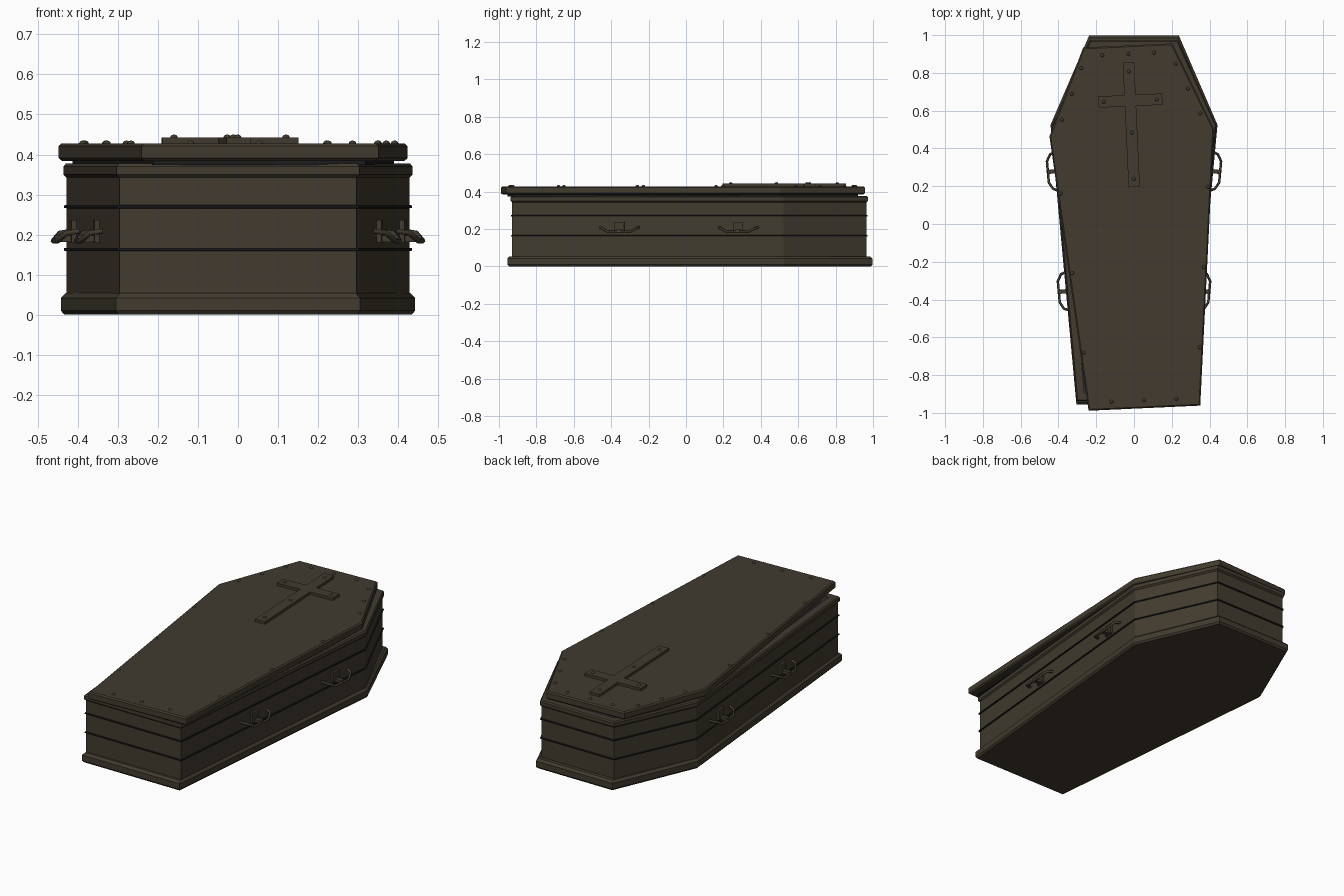
import bpy, bmesh, math
from mathutils import Vector, Matrix

if "Cube" in bpy.data.objects:
    bpy.data.objects.remove(bpy.data.objects["Cube"])


def material(name, rgb):
    m = bpy.data.materials.new(name)
    m.diffuse_color = (*rgb, 1)
    m.use_nodes = True
    m.node_tree.nodes["Principled BSDF"].inputs["Base Color"].default_value = m.diffuse_color
    return m


WOOD = material("dark wood", (0.054, 0.044, 0.028))
BAND = material("black band", (0.012, 0.012, 0.012))
LINING = material("dull purple lining", (0.026, 0.021, 0.032))


def finish(name, bm, mats, smooth=False):
    bmesh.ops.recalc_face_normals(bm, faces=bm.faces[:])
    me = bpy.data.meshes.new(name)
    bm.to_mesh(me)
    bm.free()
    for m in mats:
        me.materials.append(m)
    for p in me.polygons:
        p.use_smooth = smooth
    ob = bpy.data.objects.new(name, me)
    bpy.context.collection.objects.link(ob)
    return ob


def hexagon(front, wide, back, y0, y1, y2):
    """Coffin outline, counter-clockwise from the front left corner."""
    return [Vector(p) for p in ((-front, y0), (front, y0), (wide, y1),
                                (back, y2), (-back, y2), (-wide, y1))]


def inset(outline, d):
    out = []
    for i, p in enumerate(outline):
        a = (p - outline[i - 1]).normalized()
        b = (outline[(i + 1) % 6] - p).normalized()
        na, nb = Vector((-a.y, a.x)), Vector((-b.y, b.x))
        out.append(p + (na + nb) * d / (1 + na.dot(nb)))
    return out


def loft(name, outline, rings, mats=(WOOD,), closed=False, lined_from=None):
    """Stack outline rings given as (inset, z)."""
    bm = bmesh.new()
    loops = [[bm.verts.new((p.x, p.y, z)) for p in inset(outline, d)] for d, z in rings]
    pairs = list(zip(loops, loops[1:]))
    if closed:
        pairs.append((loops[-1], loops[0]))
    for k, (lo, hi) in enumerate(pairs):
        for i in range(6):
            j = (i + 1) % 6
            f = bm.faces.new((lo[i], lo[j], hi[j], hi[i]))
            f.material_index = int(lined_from is not None and k >= lined_from)
    if not closed:
        bm.faces.new(loops[0][::-1])
        bm.faces.new(loops[-1]).material_index = int(lined_from is not None)
    return finish(name, bm, mats)


# Box: plinth, hollow body, top rim and dark bands
body = hexagon(0.296, 0.428, 0.226, -0.93, 0.52, 0.965)
plinth = hexagon(0.305, 0.442, 0.238, -0.955, 0.525, 0.997)
loft("plinth", plinth, [(0.008, 0), (0, 0.01), (0, 0.042), (0.012, 0.054)])
loft("body", body, [(0, 0.03), (0, 0.36), (0.032, 0.36), (0.032, 0.06)],
     (WOOD, LINING), lined_from=2)
loft("top_rim", body, [(0, 0.342), (-0.008, 0.35), (-0.008, 0.37), (-0.002, 0.377),
                       (0.036, 0.377), (0.036, 0.342)], closed=True)
for z in (0.163, 0.27):
    loft("band", body, [(0.004, z - 0.005), (-0.006, z - 0.003), (-0.006, z + 0.003),
                        (0.004, z + 0.005)], (BAND,), closed=True)

# Handles: a bent bail and a bracket on each side wall
slope = math.atan2(0.132, 1.45)


def handle(side, y):
    wall = 0.296 + 0.132 * (y + 0.93) / 1.45
    frame = Matrix.Translation((side * wall, y, 0)) @ Matrix.Rotation(-side * slope, 4, 'Z')
    cu = bpy.data.curves.new("handle", 'CURVE')
    cu.dimensions = '3D'
    cu.bevel_depth = 0.007
    cu.bevel_resolution = 1
    cu.use_fill_caps = True
    half = [(-0.004, 0.104, 0.209), (0.03, 0.092, 0.204), (0.05, 0.056, 0.184)]
    path = half + [(a, -b, c) for a, b, c in reversed(half)]
    sp = cu.splines.new('POLY')
    sp.points.add(len(path) - 1)
    for pt, (a, b, c) in zip(sp.points, path):
        pt.co = (side * a, b, c, 1)
    ob = bpy.data.objects.new("handle", cu)
    bpy.context.collection.objects.link(ob)
    cu.materials.append(WOOD)
    ob.matrix_world = frame
    bm = bmesh.new()
    for centre, size in (((0.004, 0, 0.208), (0.016, 0.052, 0.056)),
                         ((0.028, 0, 0.19), (0.05, 0.022, 0.016))):
        bmesh.ops.create_cube(bm, size=1, matrix=Matrix.Translation(
            (side * centre[0], centre[1], centre[2])) @ Matrix.Diagonal((*size, 1)))
    finish("handle_bracket", bm, (WOOD,)).matrix_world = frame


for side in (-1, 1):
    for y in (-0.355, 0.28):
        handle(side, y)

# Lid, turned slightly askew, with an underside lip
lid = hexagon(0.296, 0.436, 0.236, 0, 1.46, 1.922)
askew = Matrix.Translation((0.055, -0.975, 0)) @ Matrix.Rotation(0.046, 4, 'Z')
parts = [loft("lid", lid, [(0.008, 0.384), (0, 0.391), (0, 0.421), (0.007, 0.428)]),
         loft("lid_lip", lid, [(0.034, 0.374), (0.034, 0.386)], (BAND,))]

# Cross on the lid, flush arms around a single upright
bm = bmesh.new()
for cx, cy, w, h in ((0, 1.502, 0.06, 0.66), (-0.1, 1.63, 0.14, 0.06), (0.1, 1.63, 0.14, 0.06)):
    bmesh.ops.create_cube(bm, size=1, matrix=Matrix.Translation((cx, cy, 0.434))
                          @ Matrix.Diagonal((w, h, 0.018, 1)))
parts.append(finish("cross", bm, (WOOD,)))

# Nail heads along each lid edge and on the cross
nails = [(x, y, 0.442) for x, y in ((0, 1.785), (0, 1.46), (0, 1.215),
                                    (-0.14, 1.63), (0.14, 1.63))]
for i, d in enumerate((0.042, 0.017, 0.03, 0.045, 0.03, 0.017)):
    a, b = lid[i], lid[(i + 1) % 6]
    e = (b - a).normalized()
    for t in (0.21, 0.5, 0.79):
        p = a.lerp(b, t) + Vector((-e.y, e.x)) * d
        nails.append((p.x, p.y, 0.427))
bm = bmesh.new()
for n in nails:
    bmesh.ops.create_uvsphere(bm, u_segments=10, v_segments=6, radius=1,
                              matrix=Matrix.Translation(n) @ Matrix.Diagonal((0.01, 0.01, 0.008, 1)))
parts.append(finish("nails", bm, (WOOD,), smooth=True))
for ob in parts:
    ob.matrix_world = askew
